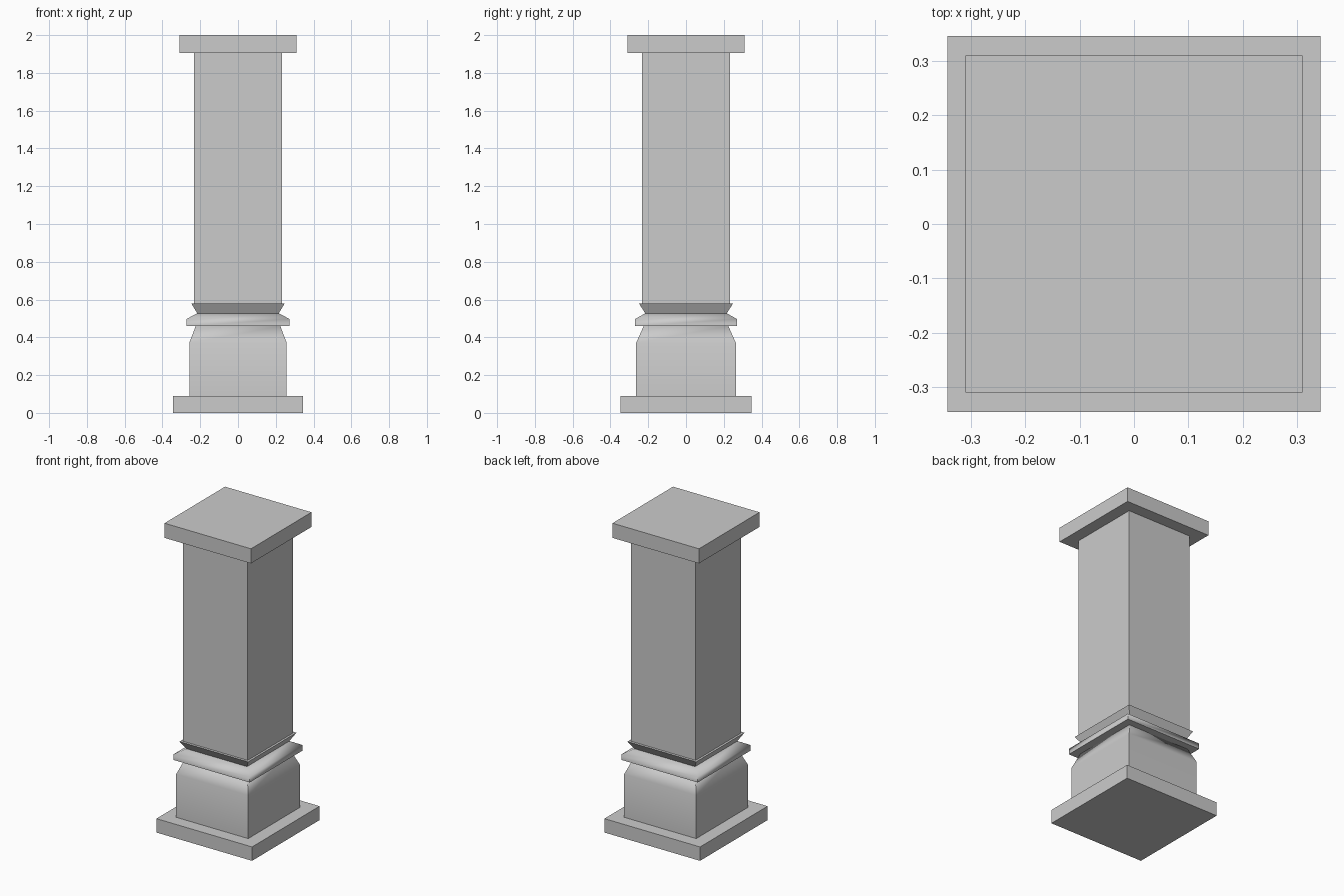
import bpy
import bmesh
import math

if "Cube" in bpy.data.objects:
    bpy.data.objects.remove(bpy.data.objects["Cube"])


def square_loft(name, profile, smooth=False):
    """Capped solid of stacked rectangles; profile rows are (half x, half y, z)."""
    bm = bmesh.new()
    rings = []
    for hx, hy, z in profile:
        corners = ((-1, -1), (1, -1), (1, 1), (-1, 1))
        rings.append([bm.verts.new((sx * hx, sy * hy, z)) for sx, sy in corners])
    for low, high in zip(rings, rings[1:]):
        for i in range(4):
            j = (i + 1) % 4
            bm.faces.new((low[i], low[j], high[j], high[i]))
    bm.faces.new(rings[0][::-1])
    bm.faces.new(rings[-1])
    mesh = bpy.data.meshes.new(name)
    bm.to_mesh(mesh)
    bm.free()
    ob = bpy.data.objects.new(name, mesh)
    bpy.context.collection.objects.link(ob)
    if smooth:
        bpy.ops.object.select_all(action='DESELECT')
        ob.select_set(True)
        bpy.context.view_layer.objects.active = ob
        bpy.ops.object.shade_smooth_by_angle(angle=math.radians(70))
    return ob


# Foot slab
square_loft("base_slab", [(0.343, 0.346, 0), (0.343, 0.346, 0.09)])

# Pedestal block with tapered shoulder
square_loft("pedestal", [(0.258, 0.264, 0.09), (0.258, 0.264, 0.37),
                         (0.224, 0.224, 0.46)], smooth=True)

# Projecting moulding, sloped on top
square_loft("moulding", [(0.273, 0.27, 0.46), (0.273, 0.27, 0.497),
                         (0.216, 0.216, 0.527)], smooth=True)

# Collar flaring out under the shaft
square_loft("collar", [(0.216, 0.216, 0.527), (0.246, 0.248, 0.578)])

# Shaft and top slab
square_loft("shaft", [(0.232, 0.232, 0.578), (0.232, 0.232, 1.905)])
square_loft("cap_slab", [(0.31, 0.31, 1.905), (0.31, 0.31, 2.0)])
